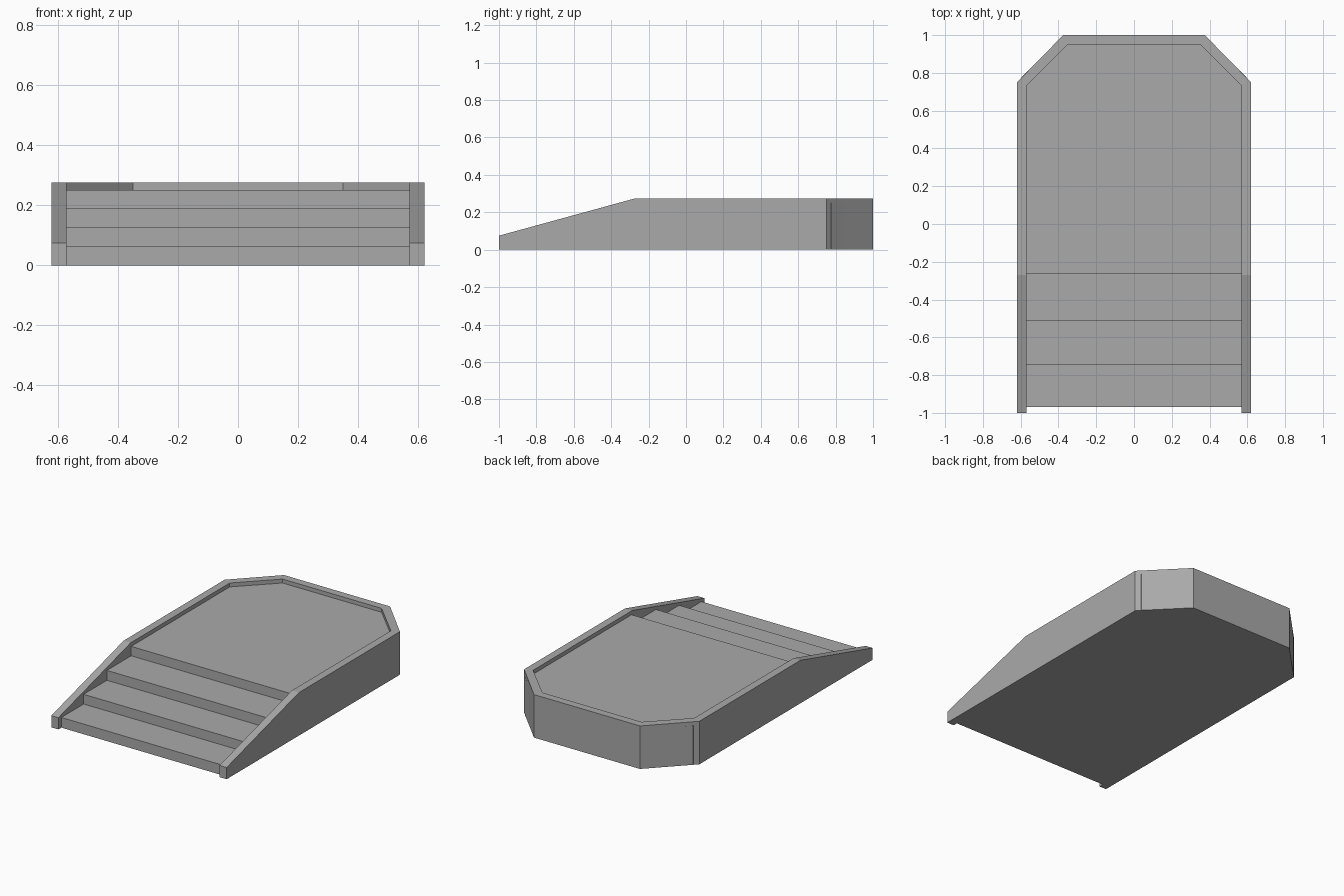
import bpy, bmesh

old = bpy.data.objects.get("Cube")
if old:
    bpy.data.objects.remove(old, do_unlink=True)

# One plain grey for everything
grey = bpy.data.materials.new("stone_grey")
grey.use_nodes = True
colour = (0.40, 0.40, 0.40, 1)
grey.diffuse_color = colour
grey.node_tree.nodes["Principled BSDF"].inputs["Base Color"].default_value = colour


def finish(name, bm):
    bmesh.ops.recalc_face_normals(bm, faces=bm.faces)
    mesh = bpy.data.meshes.new(name)
    bm.to_mesh(mesh)
    bm.free()
    mesh.materials.append(grey)
    obj = bpy.data.objects.new(name, mesh)
    bpy.context.collection.objects.link(obj)


def prism(name, outline, top):
    bm = bmesh.new()
    face = bm.faces.new([bm.verts.new((x, y, 0)) for x, y in outline])
    new = bmesh.ops.extrude_face_region(bm, geom=[face], use_keep_orig=True)["geom"]
    for v in new:
        if isinstance(v, bmesh.types.BMVert):
            v.co.z = top
    finish(name, bm)


def mirrored(half):
    return half + [(-p[0], *p[1:]) for p in reversed(half)]


# Rim wall: rectangular sections swept round the sides and back
outer = mirrored([(0.62, -1, 0.075), (0.62, -0.27, 0.275),
                  (0.62, 0.75, 0.275), (0.375, 1, 0.275)])
inner = mirrored([(0.57, -1), (0.57, -0.27), (0.57, 0.73), (0.35, 0.95)])
bm = bmesh.new()
rings = []
for (ox, oy, top), (ix, iy) in zip(outer, inner):
    corners = [(ox, oy, 0), (ox, oy, top), (ix, iy, top), (ix, iy, 0)]
    rings.append([bm.verts.new(c) for c in corners])
for a, b in zip(rings, rings[1:]):
    for i in range(4):
        j = (i + 1) % 4
        bm.faces.new((a[i], a[j], b[j], b[i]))
bm.faces.new(rings[0])
bm.faces.new(rings[-1])
finish("rim_wall", bm)

# Raised deck, whose cut corners sit just proud of the rim
prism("deck", mirrored([(0.595, -0.265), (0.595, 0.777), (0.402, 0.97)]), 0.25)

# Steps up to the deck, each butting against the next
fronts = [-0.97, -0.745, -0.51, -0.265]
for i, top in enumerate((0.065, 0.127, 0.19)):
    prism(f"step_{i + 1}", mirrored([(0.59, fronts[i]), (0.59, fronts[i + 1])]), top)
